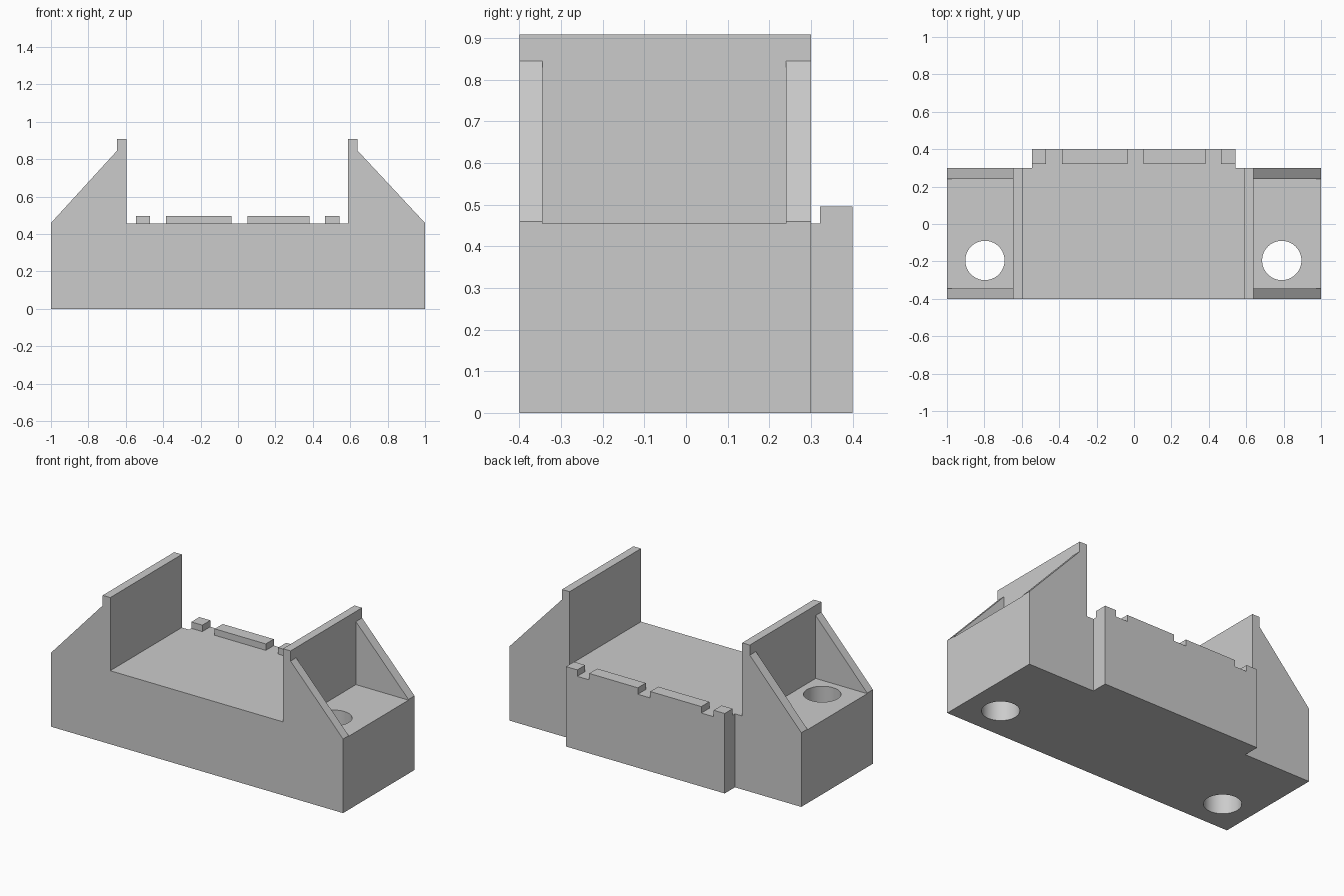
import bpy, bmesh
from mathutils import Matrix, Vector

old = bpy.data.objects.get("Cube")
if old:
    bpy.data.objects.remove(old, do_unlink=True)

grey = bpy.data.materials.new("plain grey")
grey.use_nodes = True
COLOUR = (0.6, 0.6, 0.6, 1)
grey.diffuse_color = COLOUR
grey.node_tree.nodes["Principled BSDF"].inputs["Base Color"].default_value = COLOUR

DECK = 0.455     # height of the flat deck
SHIFT = -0.0035  # walls and holes sit slightly off centre


def make(name, bm):
    bmesh.ops.recalc_face_normals(bm, faces=bm.faces)
    mesh = bpy.data.meshes.new(name)
    bm.to_mesh(mesh)
    bm.free()
    mesh.materials.append(grey)
    ob = bpy.data.objects.new(name, mesh)
    bpy.context.collection.objects.link(ob)
    return ob


def prism(name, outline, y0, y1):
    """Extrude an x-z outline from y0 to y1."""
    bm = bmesh.new()
    face = bm.faces.new([bm.verts.new((x, y0, z)) for x, z in outline])
    side = bmesh.ops.extrude_face_region(bm, geom=[face])["geom"]
    verts = [g for g in side if isinstance(g, bmesh.types.BMVert)]
    bmesh.ops.translate(bm, verts=verts, vec=Vector((0, y1 - y0, 0)))
    return make(name, bm)


def box(name, x0, x1, y0, y1, z0, z1):
    return prism(name, [(x0, z0), (x1, z0), (x1, z1), (x0, z1)], y0, y1)


def cut(target, cutter):
    cutter.hide_render = True
    cutter.hide_set(True)
    cutter.display_type = 'WIRE'
    mod = target.modifiers.new(cutter.name, 'BOOLEAN')
    mod.operation = 'DIFFERENCE'
    mod.solver = 'EXACT'
    mod.object = cutter


# Body: base with both end walls and their sloped braces in one profile
half = [(1, 0), (1, DECK + 0.004), (0.64, 0.845), (0.64, 0.908), (0.588, 0.908), (0.588, DECK)]
other = [(-x if x == 1 else 2 * SHIFT - x, z) for x, z in reversed(half)]
body = prism("base_body", half + other, -0.4, 0.3)

for side, label in ((1, "left"), (-1, "right")):
    # Pocket behind each wall leaves a thin brace at front and back
    inner = SHIFT + side * 0.6435
    x0, x1 = sorted((inner, side * 1.2))
    cut(body, box(label + "_pocket_cutter", x0, x1, -0.345, 0.24, DECK, 1.2))
    # Vertical bolt hole
    bm = bmesh.new()
    bmesh.ops.create_cone(bm, cap_ends=True, segments=64, radius1=0.105, radius2=0.105, depth=2,
                          matrix=Matrix.Translation((SHIFT + side * 0.7935, -0.195, 0)))
    cut(body, make(label + "_hole_cutter", bm))

# Back tongue with its row of raised tabs, one outline along the back
tabs = [(-0.545, -0.47), (-0.385, -0.035), (0.05, 0.383), (0.465, 0.542)]
box("back_tongue", -0.545, 0.542, 0.3, 0.4, 0, DECK)
for i, (x0, x1) in enumerate(tabs):
    box("back_tab_%d" % (i + 1), x0, x1, 0.322, 0.4, DECK, 0.495)

# Smooth hole walls, crisp edges elsewhere
bpy.ops.object.select_all(action='DESELECT')
body.select_set(True)
bpy.context.view_layer.objects.active = body
for mod in list(body.modifiers):
    bpy.ops.object.modifier_apply(modifier=mod.name)
bpy.ops.object.shade_smooth_by_angle()
